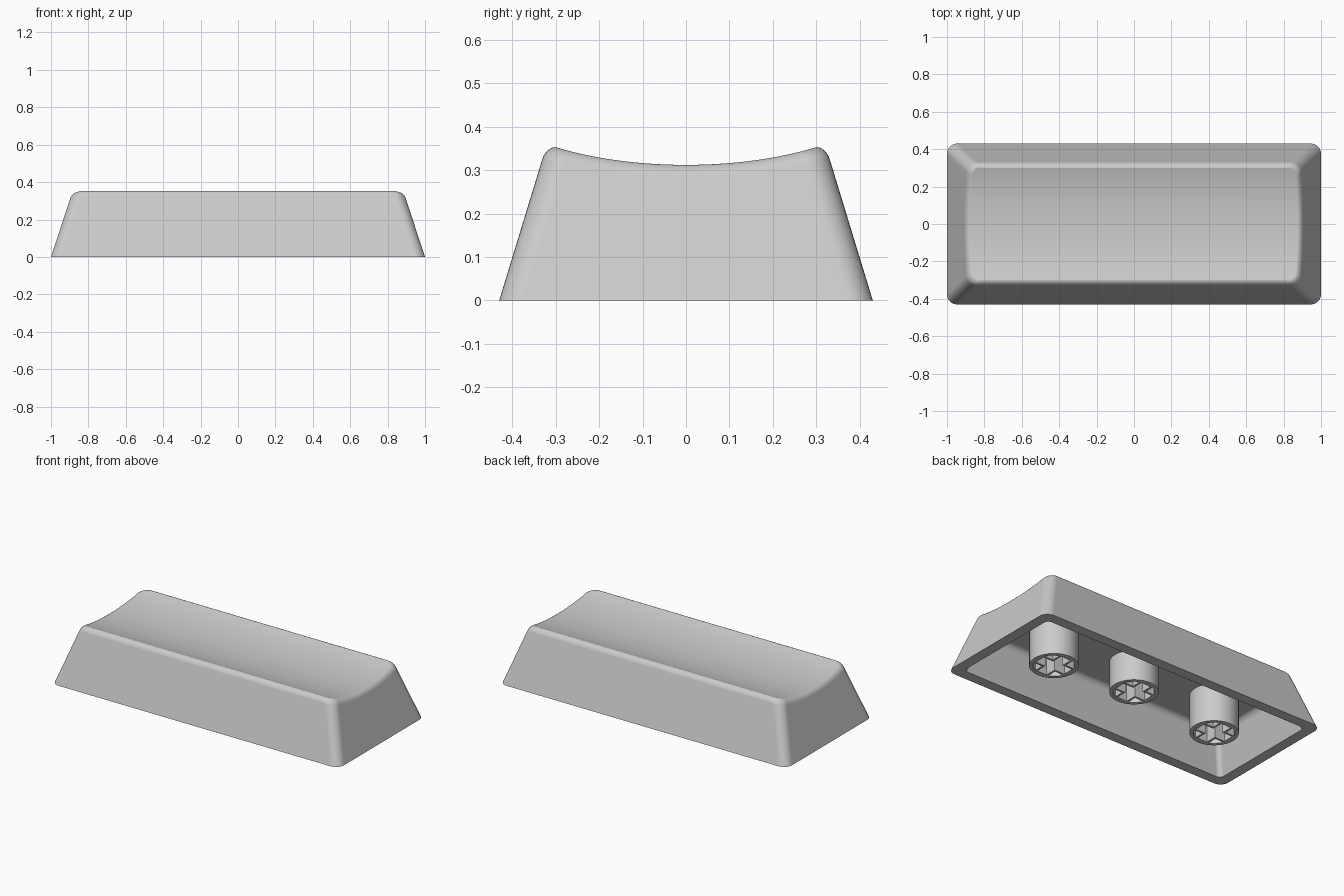
import bpy, bmesh, math

if "Cube" in bpy.data.objects:
    bpy.data.objects.remove(bpy.data.objects["Cube"])

# One plastic colour for every part
plastic = bpy.data.materials.new("grey plastic")
plastic.diffuse_color = (0.6, 0.6, 0.6, 1)
plastic.use_nodes = True
plastic.node_tree.nodes["Principled BSDF"].inputs["Base Color"].default_value = plastic.diffuse_color


def finish(name, bm, angle=35):
    bmesh.ops.recalc_face_normals(bm, faces=bm.faces)
    mesh = bpy.data.meshes.new(name)
    bm.to_mesh(mesh)
    bm.free()
    mesh.materials.append(plastic)
    ob = bpy.data.objects.new(name, mesh)
    bpy.context.collection.objects.link(ob)
    bpy.ops.object.select_all(action='DESELECT')
    ob.select_set(True)
    bpy.context.view_layer.objects.active = ob
    bpy.ops.object.shade_smooth_by_angle(angle=math.radians(angle))
    ob.modifiers.new("weighted normals", 'WEIGHTED_NORMAL').keep_sharp = True
    return ob


def half_outline(hx, hy, r, side=24, corner=8):
    """Right half of a rounded rectangle, from front to back."""
    arc = [math.pi / 2 * i / corner for i in range(corner + 1)]
    pts = [(hx - r + r * math.sin(a), -hy + r - r * math.cos(a)) for a in arc]
    pts += [(hx, (hy - r) * (2 * i / side - 1)) for i in range(1, side)]
    return pts + [(x, -y) for x, y in reversed(pts[:corner + 1])]


def scoop(y):
    """Height of the dished top."""
    return 0.312 + 0.041 * min(1, abs(y) / 0.30) ** 2


def flat(y):
    """Height of the flat ceiling inside."""
    return 0.237


def shell_rings(bm, wall, top_height, fillet):
    """Tapered walls, rounded shoulder and closed top; returns the base ring."""
    inset_max = fillet * 0.8

    def ring(drop, inset, base=False):
        half = []
        for i, (_, y0) in enumerate(half_outline(0.87, 0.322 - inset_max, 0.045)):
            z = 0 if base else top_height(y0) - drop
            hx = 1 - 0.33 * z - wall - inset
            hy = 0.43 - 0.305 * z - wall - inset
            x, y = half_outline(hx, hy, max(0.055 - wall * 0.4 - inset * 0.5, 0.01))[i]
            half.append((x, y, z))
        full = half + [(-x, y, z) for x, y, z in reversed(half)]
        return [bm.verts.new(p) for p in full]

    rings = [ring(0, 0, True)]
    steps = 6
    for k in range(steps + 1):
        a = math.pi / 2 * k / steps
        rings.append(ring(fillet * (1 - math.sin(a)), inset_max * (1 - math.cos(a))))
    for lo, hi in zip(rings, rings[1:]):
        bridge(bm, lo, hi)
    last = rings[-1]
    n = len(last)
    for i in range(n // 2 - 1):
        bm.faces.new((last[i], last[i + 1], last[n - 2 - i], last[n - 1 - i]))
    return rings[0]


def bridge(bm, a, b):
    n = len(a)
    for i in range(n):
        j = (i + 1) % n
        bm.faces.new((a[i], a[j], b[j], b[i]))


# Hollow key body: outer skin, inner skin and flat rim
bm = bmesh.new()
outer = shell_rings(bm, 0, scoop, 0.027)
inner = shell_rings(bm, 0.066, flat, 0.03)
bridge(bm, outer, inner)
finish("key_body", bm)


def circle(r, n=48):
    return [(r * math.cos(2 * math.pi * i / n), r * math.sin(2 * math.pi * i / n)) for i in range(n)]


def cross(w, l):
    """Plus-shaped outline with half width w and arm length l."""
    arm = [(l, -w), (l, w), (w, w)]
    pts = []
    for _ in range(4):
        pts += arm
        arm = [(-y, x) for x, y in arm]
    return pts


def tube(name, outside, inside, cx, z0, z1=0.25):
    bm = bmesh.new()
    loops = [[bm.verts.new((cx + x, y, z)) for x, y in pts]
             for pts, z in ((outside, z1), (outside, z0), (inside, z0), (inside, z1))]
    for i in range(4):
        bridge(bm, loops[i], loops[(i + 1) % 4])
    finish(name, bm)


# Three mounting stems, the middle one shorter
for label, cx, z0 in (("left", -0.583, 0.0), ("middle", 0.0, 0.047), ("right", 0.583, 0.0)):
    tube(label + "_stem", circle(0.138), circle(0.116), cx, z0)
    tube(label + "_stem_socket", cross(0.046, 0.12), cross(0.034, 0.104), cx, z0)
